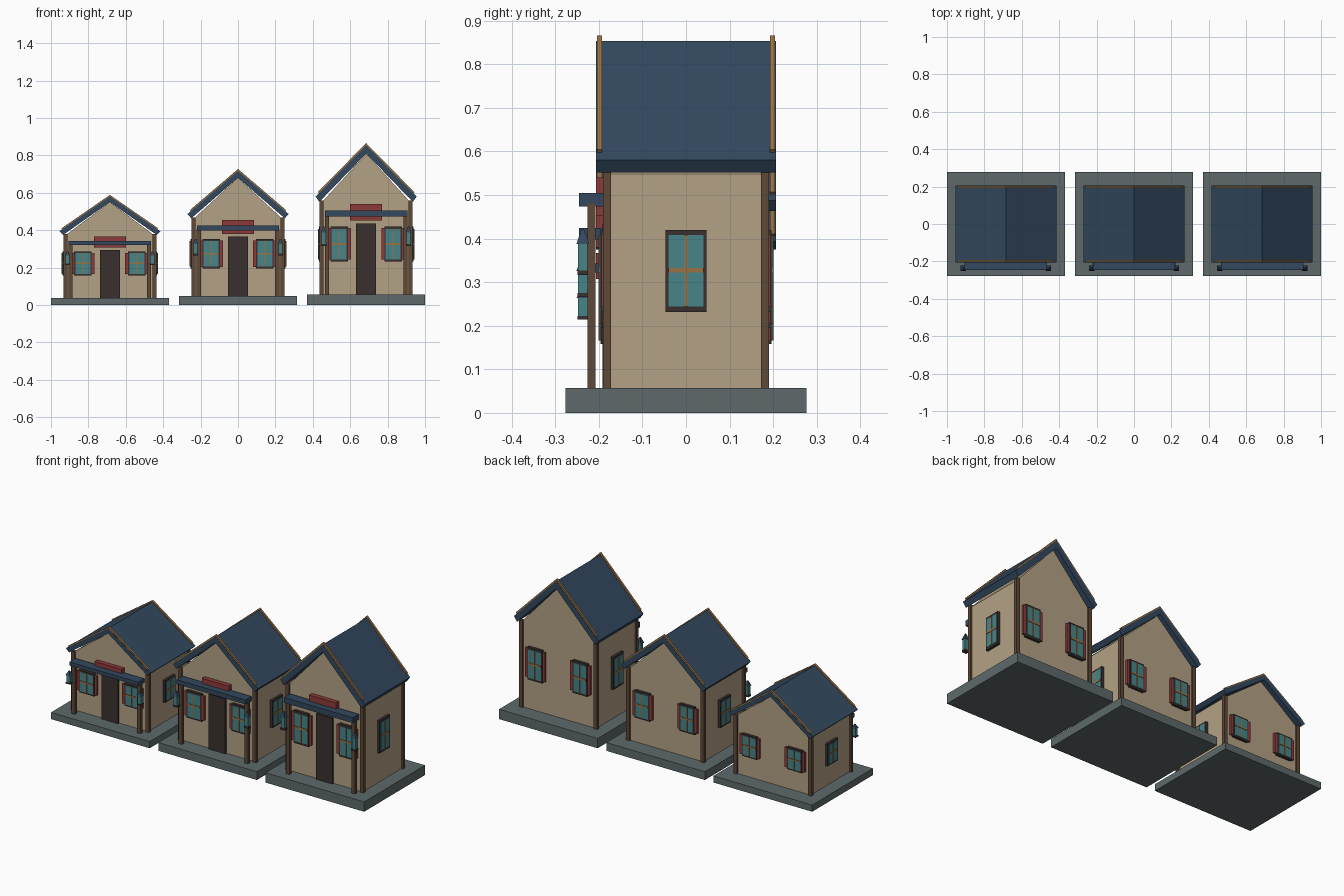
import bpy, bmesh
from mathutils import Matrix

cube = bpy.data.objects.get("Cube")
if cube:
    bpy.data.objects.remove(cube, do_unlink=True)


def material(name, hex_code):
    rgb = [int(hex_code[i:i + 2], 16) / 255 for i in (0, 2, 4)]
    col = [c / 12.92 if c < 0.04 else ((c + 0.055) / 1.055) ** 2.4 for c in rgb] + [1]
    m = bpy.data.materials.new(name)
    m.use_nodes = True
    m.diffuse_color = col
    m.node_tree.nodes["Principled BSDF"].inputs["Base Color"].default_value = col
    return m


PLASTER = material("plaster", "B4A285")
NAVY = material("navy_slate", "32485F")
STONE = material("grey_stone", "5E696B")
GLASS = material("teal_glass", "478488")
RED = material("red_paint", "8C3A3A")
TAN = material("tan_wood", "9A7244")
BROWN = material("brown_timber", "5E4837")
DARK = material("dark_wood", "3A302F")


def finish(name, bm, mat, place):
    bmesh.ops.recalc_face_normals(bm, faces=bm.faces)
    bm.transform(place)
    mesh = bpy.data.meshes.new(name)
    bm.to_mesh(mesh)
    bm.free()
    mesh.materials.append(mat)
    ob = bpy.data.objects.new(name, mesh)
    bpy.context.collection.objects.link(ob)


def box(name, mat, place, xs, ys, zs):
    bm = bmesh.new()
    size = [r[1] - r[0] for r in (xs, ys, zs)]
    mid = [(r[1] + r[0]) / 2 for r in (xs, ys, zs)]
    bmesh.ops.create_cube(bm, size=1, matrix=Matrix.Translation(mid) @ Matrix.Diagonal((*size, 1)))
    finish(name, bm, mat, place)


def around(c, width):
    return c - width / 2, c + width / 2


def gable(name, mat, place, half, y0, y1):
    # Mirror a half profile in x and extrude it along y
    pts = half + [(-x, z) for x, z in reversed(half) if x > 0]
    bm = bmesh.new()
    face = bm.faces.new([bm.verts.new((x, y0, z)) for x, z in pts])
    ext = bmesh.ops.extrude_face_region(bm, geom=[face])
    verts = [v for v in ext["geom"] if isinstance(v, bmesh.types.BMVert)]
    bmesh.ops.translate(bm, verts=verts, vec=(0, y1 - y0, 0))
    finish(name, bm, mat, place)


def chevron(name, mat, place, top, bottom, y0, y1):
    # Bent slab: an eave and ridge point above, an eave and ridge point below
    (tx, tz, tr), (bx, bz, br) = top, bottom
    pts = [(0, tr), (tx, tz), (bx, bz), (0, br), (-bx, bz), (-tx, tz)]
    bm = bmesh.new()
    a, b = [[bm.verts.new((x, y, z)) for x, z in pts] for y in (y0, y1)]
    for i in range(6):
        j = (i + 1) % 6
        bm.faces.new((a[i], a[j], b[j], b[i]))
    for ring in (a, b):
        bm.faces.new(ring[:4])
        bm.faces.new(ring[3:] + ring[:1])
    finish(name, bm, mat, place)


def window(name, place, shutters):
    # Built facing -y, with the wall surface at y = 0
    box(name + "_frame", DARK, place, (-.047, .047), (-.015, .002), (.232, .42))
    box(name + "_glass", GLASS, place, (-.04, .04), (-.017, 0), (.244, .408))
    box(name + "_upright_bar", TAN, place, (-.003, .003), (-.02, 0), (.244, .408))
    box(name + "_cross_bar", TAN, place, (-.04, .04), (-.02, 0), (.322, .333))
    if shutters:
        for side in (-1, 1):
            box(name + "_shutter", RED, place, around(side * .052, .022), (-.013, .002), (.243, .411))


def lantern(place, x):
    y = -.237
    box("lantern_base", DARK, place, around(x, .028), around(y, .025), (.316, .327))
    box("lantern_glass", GLASS, place, around(x, .023), around(y, .021), (.327, .389))
    bm = bmesh.new()
    bmesh.ops.create_cone(bm, cap_ends=True, segments=4, radius1=.0205, radius2=.004, depth=.034,
                          matrix=Matrix.Translation((x, y, .405)) @ Matrix.Rotation(.7854, 4, "Z"))
    finish("lantern_cap", bm, NAVY, place)


def house(x, height):
    place = Matrix.Translation((x, 0, 0)) @ Matrix.Diagonal((1, 1, height, 1))
    box("base_slab", STONE, place, (-.315, .315), (-.277, .277), (0, .057))
    gable("walls", PLASTER, place, [(0, .81), (.238, .548), (.238, .05)], -.181, .181)

    # Roof with raised strips along both gable edges
    chevron("roof", NAVY, place, (.27, .58, .854), (.25, .552, .81), -.206, .206)
    for side in (-1, 1):
        chevron("gable_trim", TAN, place, (.258, .604, .866), (.25, .594, .845),
                *sorted((side * .193, side * .2045)))

    # Corner posts, porch posts and lanterns
    for sx in (-1, 1):
        for sy in (-1, 1):
            box("corner_post", BROWN, place, around(sx * .238, .022), around(sy * .181, .018), (.05, .558))
        box("porch_post", BROWN, place, around(sx * .21, .022), around(-.217, .018), (.05, .48))
        lantern(place, sx * .227)

    # Porch, sign board and door
    box("porch_roof", NAVY, place, (-.22, .22), (-.245, -.19), (.474, .505))
    box("sign_board", RED, place, (-.086, .086), (-.207, -.18), (.452, .54))
    box("door", DARK, place, (-.053, .053), (-.192, -.18), (.05, .435))

    # Windows: two in front and back with shutters, one on each side
    turn = lambda angle: Matrix.Rotation(angle, 4, "Z")
    for sx in (-1, 1):
        for name, angle in (("front_window", 0), ("back_window", 3.14159265)):
            window(name, place @ turn(angle) @ Matrix.Translation((sx * .144, -.181, 0)), True)
        window("side_window", place @ turn(sx * 1.57079633) @ Matrix.Translation((0, -.238, 0)), False)


for x, height in ((-.685, .68), (0, .84), (.685, 1)):
    house(x, height)
